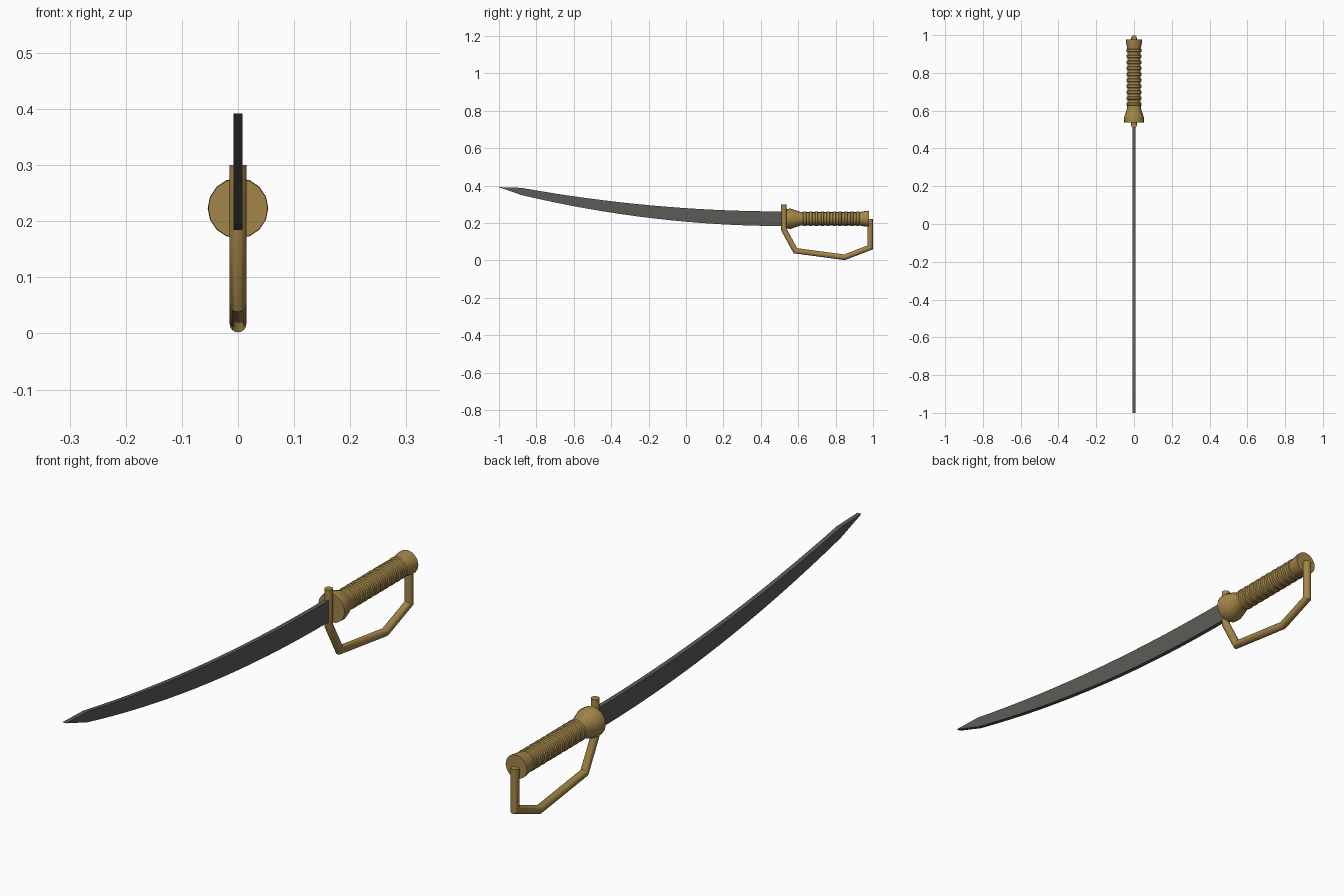
import bpy, bmesh, math
from mathutils import Vector

if "Cube" in bpy.data.objects:
    bpy.data.objects.remove(bpy.data.objects["Cube"])

def material(name, rgb):
    m = bpy.data.materials.new(name)
    m.diffuse_color = (*rgb, 1)
    m.use_nodes = True
    m.node_tree.nodes["Principled BSDF"].inputs["Base Color"].default_value = m.diffuse_color
    return m

BRASS = material("aged brass", (0.37, 0.24, 0.065))
STEEL = material("dark steel", (0.105, 0.105, 0.095))

def finish(name, bm, mat, smooth=True):
    bmesh.ops.recalc_face_normals(bm, faces=bm.faces)
    me = bpy.data.meshes.new(name)
    bm.to_mesh(me)
    bm.free()
    me.materials.append(mat)
    ob = bpy.data.objects.new(name, me)
    bpy.context.collection.objects.link(ob)
    if smooth:
        bpy.ops.object.select_all(action='DESELECT')
        ob.select_set(True)
        bpy.context.view_layer.objects.active = ob
        bpy.ops.object.shade_smooth_by_angle(angle=math.radians(32))
    return ob

def lathe(name, profile, zc, n=16):
    """Turn (y, radius) pairs about an axis along y at height zc."""
    bm = bmesh.new()
    rings = [[bm.verts.new((r * math.cos(2 * math.pi * i / n), y,
                            zc + r * math.sin(2 * math.pi * i / n)))
              for i in range(n)] for y, r in profile]
    for a, b in zip(rings, rings[1:]):
        for i in range(n):
            j = (i + 1) % n
            bm.faces.new((a[i], a[j], b[j], b[i]))
    bm.faces.new(rings[0])
    bm.faces.new(rings[-1])
    return finish(name, bm, BRASS)

# Curved blade: parabolic back and edge, clipped point
STEPS = 16
ys = [0.525 - 1.405 * i / STEPS for i in range(STEPS + 1)]
back = [(y, 0.262 + 0.064 * (0.525 - y) ** 2) for y in ys]
edge = [(y, 0.184 + 0.084 * (0.525 - y) ** 2) for y in ys]
T = 0.008
bm = bmesh.new()
cols = [[bm.verts.new((x, y, z)) for x, (y, z) in
         ((-T, b), (T, b), (T, e), (-T, e))] for b, e in zip(back, edge)]
tip = [bm.verts.new((x, -1.0, 0.392)) for x in (-T, T)]
for a, b in zip(cols, cols[1:]):
    for i in range(4):
        j = (i + 1) % 4
        bm.faces.new((a[i], a[j], b[j], b[i]))
bm.faces.new(cols[0])
p = cols[-1]
bm.faces.new((p[0], p[1], tip[1], tip[0]))
bm.faces.new((p[3], p[2], tip[1], tip[0]))
bm.faces.new((p[0], p[3], tip[0]))
bm.faces.new((p[1], p[2], tip[1]))
finish("blade", bm, STEEL, smooth=False)

# Grip with flared collar and pommel, plus wrapped rings
ZC = 0.223
lathe("grip", [(0.538, 0.053), (0.56, 0.054), (0.585, 0.046), (0.61, 0.037),
               (0.64, 0.035), (0.91, 0.035), (0.935, 0.037), (0.96, 0.042),
               (0.978, 0.043)], ZC)
for k in range(10):
    y = 0.635 + k * 0.0315
    lathe(f"grip_ring_{k + 1}", [(y - 0.009, 0.035), (y - 0.006, 0.0395),
                                 (y + 0.006, 0.0395), (y + 0.009, 0.035)], ZC)

# Knuckle guard: one mitred round bar following a bent path
R, N = 0.0148, 16
path = [Vector(q) for q in ((0.523, 0.30), (0.523, 0.165), (0.585, 0.052),
                            (0.848, 0.017), (0.985, 0.07), (0.985, 0.222))]
bm = bmesh.new()
rings = []
for i, q in enumerate(path):
    d0 = (q - path[i - 1]).normalized() if i else (path[1] - q).normalized()
    d1 = (path[i + 1] - q).normalized() if i < len(path) - 1 else d0
    t = (d0 + d1).normalized()
    side = Vector((-t.y, t.x)) / t.dot(d0)
    rings.append([bm.verts.new((R * math.cos(a), *(q + side * R * math.sin(a))))
                  for a in (2 * math.pi * k / N for k in range(N))])
for a, b in zip(rings, rings[1:]):
    for i in range(N):
        j = (i + 1) % N
        bm.faces.new((a[i], a[j], b[j], b[i]))
bm.faces.new(rings[0])
bm.faces.new(rings[-1])
finish("knuckle_guard", bm, BRASS)
